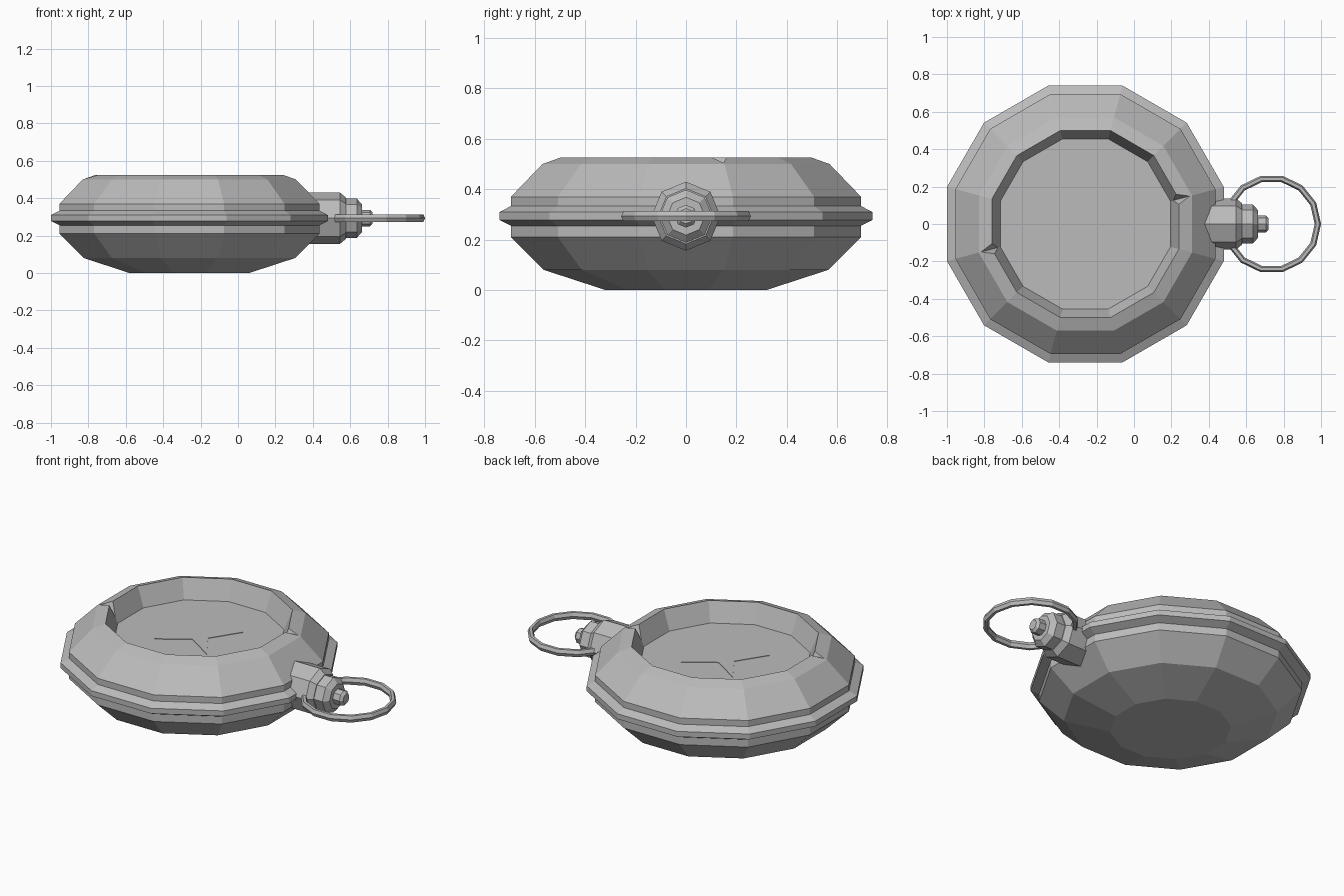
import bpy, bmesh
from math import sin, cos, pi, radians
from mathutils import Matrix, Vector

if "Cube" in bpy.data.objects:
    bpy.data.objects.remove(bpy.data.objects["Cube"])

CASE_X, MID_Z = -0.26, 0.293
GREY = (0.5, 0.5, 0.5, 1)
metal = bpy.data.materials.new("grey_metal")
metal.use_nodes = True
metal.diffuse_color = GREY
metal.node_tree.nodes["Principled BSDF"].inputs["Base Color"].default_value = GREY


def finish(name, bm, matrix=Matrix()):
    bmesh.ops.recalc_face_normals(bm, faces=bm.faces)
    mesh = bpy.data.meshes.new(name)
    bm.to_mesh(mesh)
    bm.free()
    mesh.transform(matrix)
    mesh.materials.append(metal)
    obj = bpy.data.objects.new(name, mesh)
    bpy.context.collection.objects.link(obj)
    return obj


def lathe(name, profile, sides, matrix, phase=0.0, closed=False):
    """Spin (radius, height) points around z, capped or joined end to end."""
    bm = bmesh.new()
    turns = [phase + 2 * pi * i / sides for i in range(sides)]
    rings = [[bm.verts.new((r * cos(a), r * sin(a), z)) for a in turns] for r, z in profile]
    pairs = list(zip(rings, rings[1:]))
    if closed:
        pairs.append((rings[-1], rings[0]))
    else:
        bm.faces.new(rings[0])
        bm.faces.new(rings[-1])
    for low, high in pairs:
        for i in range(sides):
            j = (i + 1) % sides
            bm.faces.new((low[i], low[j], high[j], high[i]))
    return finish(name, bm, matrix)


# Twelve-sided case with a rim and a sunken dial; radii are to the flats
flats = [(0.32, 0), (0.565, 0.08), (0.695, 0.21), (0.695, 0.255), (0.74, 0.278),
         (0.74, 0.31), (0.695, 0.333), (0.695, 0.37), (0.57, 0.5), (0.5, 0.525), (0.455, 0.41)]
case_at = Matrix.Translation((CASE_X, 0, 0))
case = lathe("case", [(r / cos(pi / 12), z) for r, z in flats], 12, case_at, pi / 12)

# Two opposite V-shaped notches in the lip
for side, turn in (("left", 15), ("right", 195)):
    bm = bmesh.new()
    corners = [(0.585, 0, 0.51), (0.4, 0.075, 0.56), (0.4, -0.075, 0.56), (0.44, 0, 0.415)]
    bmesh.ops.convex_hull(bm, input=[bm.verts.new(c) for c in corners])
    cutter = finish(side + "_notch_cutter", bm, case_at @ Matrix.Rotation(radians(turn), 4, "Z"))
    cutter.hide_render = True
    cutter.hide_set(True)
    cut = case.modifiers.new(side + "_notch", "BOOLEAN")
    cut.operation, cut.solver, cut.object = "DIFFERENCE", "EXACT", cutter

# Four-pointed needle star lying on the dial
bm = bmesh.new()
star = []
for i in range(8):
    r = 0.06 if i % 2 == 0 else 0.245
    star.append(bm.verts.new((r * cos(i * pi / 4), r * sin(i * pi / 4), 0)))
face = bm.faces.new(star)
top = bmesh.ops.extrude_face_region(bm, geom=[face])["geom"]
bmesh.ops.translate(bm, vec=Vector((0, 0, 0.003)), verts=[v for v in top if isinstance(v, bmesh.types.BMVert)])
finish("needle_star", bm, Matrix.Translation((CASE_X, 0, 0.41)))

# Neck, winding knob and tip along x
along_x = Matrix.Translation((0, 0, MID_Z)) @ Matrix.Rotation(pi / 2, 4, "Y")
lathe("neck", [(0.137, 0.3), (0.137, 0.545), (0.11, 0.578)], 8, along_x)
lathe("winding_knob", [(0.105, 0.57), (0.105, 0.635), (0.075, 0.662)], 8, along_x)
lathe("knob_tip", [(0.045, 0.65), (0.045, 0.705), (0.03, 0.72)], 8, along_x)

# Hanging ring
section = [(0.247 + 0.017 * cos(i * pi / 3), 0.023 * sin(i * pi / 3)) for i in range(6)]
lathe("hanging_ring", section, 14, Matrix.Translation((0.736, 0, MID_Z)), 0, True)
